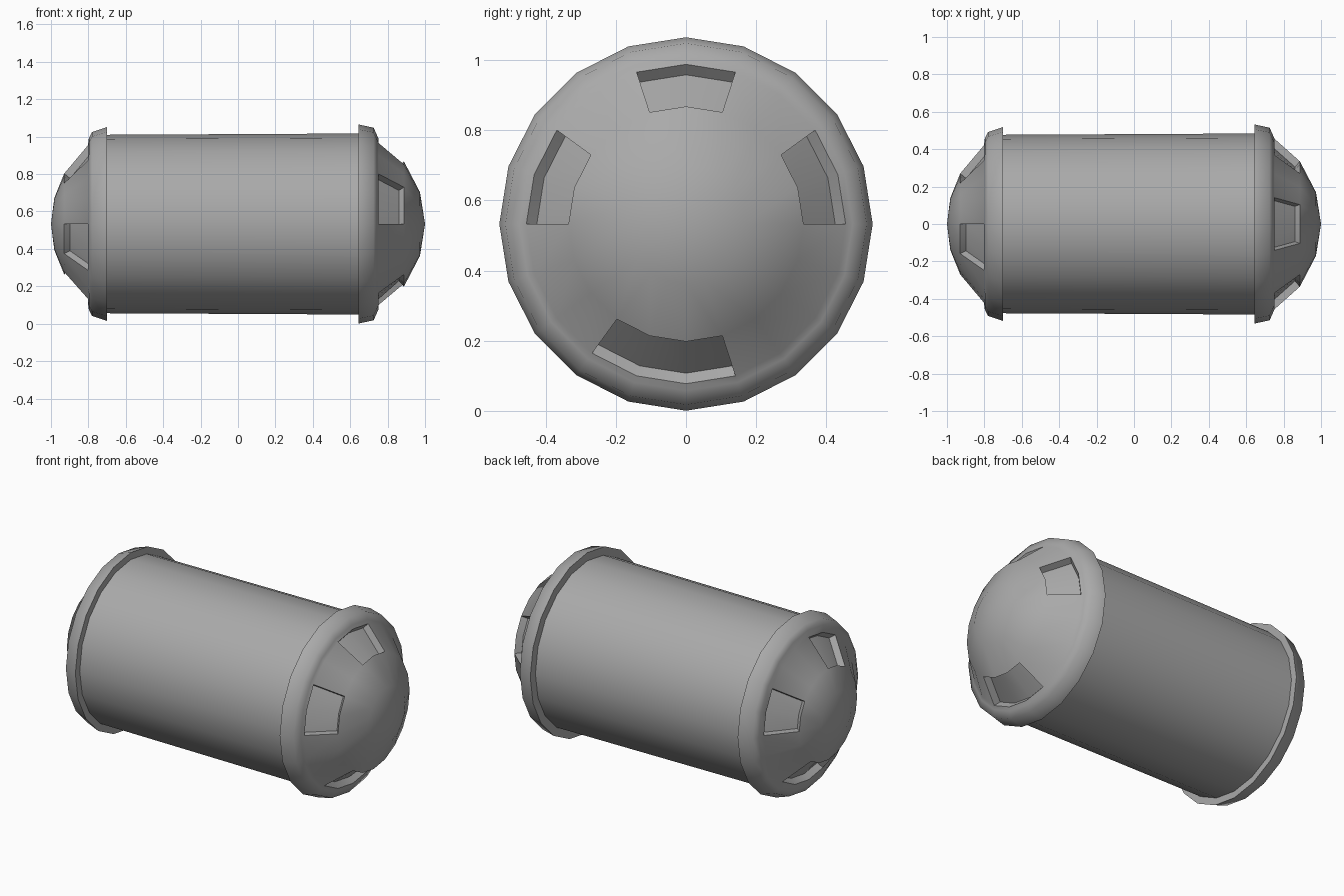
import bpy
import bmesh
import math
from mathutils import Vector

SIDES = 20
CENTRE_Z = 0.533

if "Cube" in bpy.data.objects:
    bpy.data.objects.remove(bpy.data.objects["Cube"], do_unlink=True)

grey = bpy.data.materials.new("plain_grey")
grey.use_nodes = True
colour = (0.4, 0.4, 0.4, 1)
grey.diffuse_color = colour
grey.node_tree.nodes["Principled BSDF"].inputs["Base Color"].default_value = colour


def radial(i):
    """Unit direction of a side corner, counted from the top towards +y."""
    a = 2 * math.pi * i / SIDES
    return Vector((0, math.sin(a), math.cos(a)))


def lathe(bm, profile):
    """Spin (x, radius) points around the x axis; returns faces[band][segment]."""
    rings = []
    for x, r in profile:
        if r == 0:
            rings.append([bm.verts.new((x, 0, 0))] * SIDES)
        else:
            rings.append([bm.verts.new(radial(i) * r + Vector((x, 0, 0))) for i in range(SIDES)])
    bands = []
    for a, b in zip(rings, rings[1:]):
        band = []
        for i in range(SIDES):
            j = (i + 1) % SIDES
            corners = list(dict.fromkeys([a[i], a[j], b[j], b[i]]))
            band.append(bm.faces.new(corners))
        bands.append(band)
    return bands


def finish(bm, name):
    bmesh.ops.recalc_face_normals(bm, faces=bm.faces)
    mesh = bpy.data.meshes.new(name)
    bm.to_mesh(mesh)
    bm.free()
    mesh.materials.append(grey)
    obj = bpy.data.objects.new(name, mesh)
    bpy.context.collection.objects.link(obj)
    obj.location.z = CENTRE_Z
    bpy.ops.object.select_all(action="DESELECT")
    obj.select_set(True)
    bpy.context.view_layer.objects.active = obj
    bpy.ops.object.shade_smooth_by_angle(angle=math.radians(58))


def domed_cap(name, side, profile, notch_band, notches, depth=0.04):
    """Rimmed dome with shallow notches sunk into one band of the dome."""
    bm = bmesh.new()
    bands = lathe(bm, [(side * x, r) for x, r in profile])
    (x0, r0), (x1, r1) = profile[notch_band:notch_band + 2]
    slope = Vector((r0 - r1, x1 - x0)).normalized() * depth
    for segments in notches:
        faces = [bands[notch_band][s] for s in segments]
        out = bmesh.ops.extrude_face_region(bm, geom=faces)
        for v in (g for g in out["geom"] if isinstance(g, bmesh.types.BMVert)):
            outward = Vector((0, v.co.y, v.co.z)).normalized()
            v.co -= outward * slope.y + Vector((side * slope.x, 0, 0))
        bmesh.ops.delete(bm, geom=[f for f in faces if f.is_valid], context="FACES")
    finish(bm, name)


# Slightly tapered body
bm = bmesh.new()
lathe(bm, [(-0.72, 0), (-0.72, 0.477), (0.66, 0.484), (0.66, 0)])
finish(bm, "body")

# Larger cap at +x
domed_cap("left_cap", 1,
          [(0.645, 0.47), (0.645, 0.532), (0.725, 0.515), (0.743, 0.475),
           (0.752, 0.455), (0.887, 0.335), (0.973, 0.17), (1.0, 0)],
          4, [(19, 0), (3, 4), (15, 16), (9, 10, 11)])

# Smaller cap at -x
domed_cap("right_cap", -1,
          [(0.7, 0.46), (0.7, 0.518), (0.78, 0.492), (0.797, 0.46),
           (0.803, 0.42), (0.929, 0.27), (0.982, 0.14), (1.0, 0)],
          4, [(18, 19), (3, 4), (13, 14), (8, 9, 10)])
